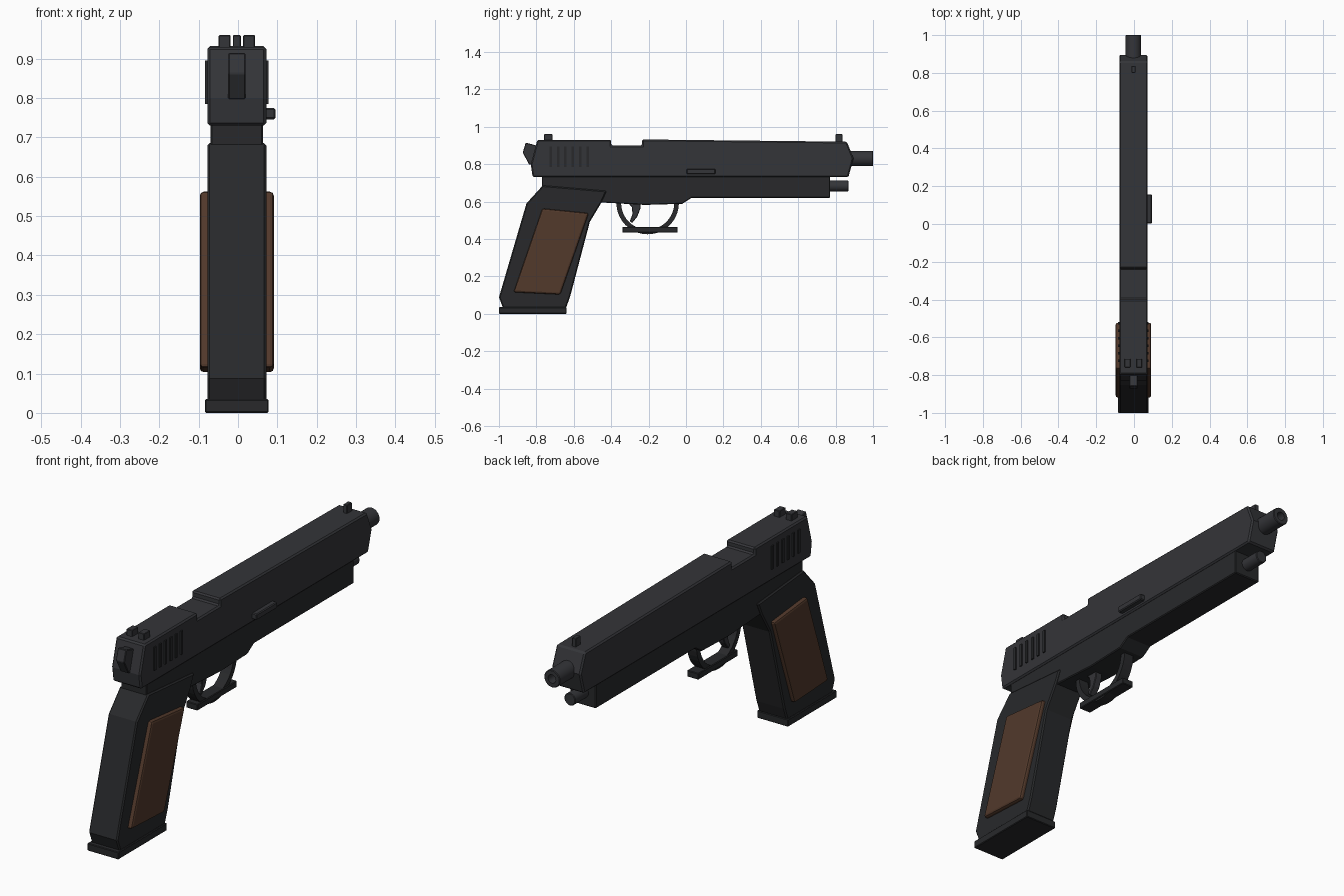
import bpy, bmesh, math

if "Cube" in bpy.data.objects:
    bpy.data.objects.remove(bpy.data.objects["Cube"])

CX = -0.003  # body centreline


def material(name, rgb):
    m = bpy.data.materials.new(name)
    m.diffuse_color = (*rgb, 1)
    m.use_nodes = True
    m.node_tree.nodes["Principled BSDF"].inputs["Base Color"].default_value = m.diffuse_color
    return m


STEEL = material("slide_steel", (0.034, 0.035, 0.040))
DARK = material("frame_dark", (0.021, 0.022, 0.024))
WOOD = material("wood", (0.085, 0.041, 0.024))


def finish(name, bm, mat, bevel=0.0, segments=1):
    bmesh.ops.recalc_face_normals(bm, faces=bm.faces)
    me = bpy.data.meshes.new(name)
    bm.to_mesh(me)
    bm.free()
    ob = bpy.data.objects.new(name, me)
    bpy.context.collection.objects.link(ob)
    me.materials.append(mat)
    if bevel:
        mod = ob.modifiers.new("bevel", 'BEVEL')
        mod.width = bevel
        mod.segments = segments
        mod.limit_method = 'ANGLE'
        mod.angle_limit = math.radians(40)
    return ob


def plate(name, pts, x0, x1, mat, bevel=0.0, segments=1):
    """Side profile in (y, z), extruded from x0 to x1."""
    bm = bmesh.new()
    face = bm.faces.new([bm.verts.new((x0, y, z)) for y, z in pts])
    new = bmesh.ops.extrude_face_region(bm, geom=[face])["geom"]
    bmesh.ops.translate(bm, vec=(x1 - x0, 0, 0),
                        verts=[v for v in new if isinstance(v, bmesh.types.BMVert)])
    return finish(name, bm, mat, bevel, segments)


def box(name, x, y, z, mat, bevel=0.0):
    return plate(name, [(y[0], z[0]), (y[1], z[0]), (y[1], z[1]), (y[0], z[1])],
                 x[0], x[1], mat, bevel)


def lathe(name, profile, z, mat, n=24):
    """(radius, y) profile turned about a lengthwise axis at height z."""
    bm = bmesh.new()
    rings = []
    for r, y in profile:
        rings.append([bm.verts.new((CX + r * math.cos(2 * math.pi * i / n), y,
                                    z + r * math.sin(2 * math.pi * i / n))) for i in range(n)])
    for a, b in zip(rings, rings[1:]):
        for i in range(n):
            j = (i + 1) % n
            bm.faces.new((a[i], a[j], b[j], b[i]))
    bm.faces.new(rings[0])
    bm.faces.new(rings[-1])
    ob = finish(name, bm, mat)
    bpy.context.view_layer.objects.active = ob
    ob.select_set(True)
    bpy.ops.object.shade_smooth_by_angle(angle=math.radians(35))
    ob.select_set(False)


# Slide with the lowered port section
plate("slide", [(-0.82, 0.73), (-0.83, 0.80), (-0.795, 0.93), (-0.40, 0.93), (-0.40, 0.90),
                (-0.235, 0.90), (-0.235, 0.932), (0.86, 0.92), (0.896, 0.83), (0.868, 0.73)],
      CX - 0.075, CX + 0.075, STEEL, 0.007)

# Rear serrations on both sides
for side, name in ((-1, "left"), (1, "right")):
    for i in range(6):
        y = -0.73 + i * 0.0395
        xs = sorted((CX + side * 0.07, CX + side * 0.081))
        box(f"serration_{name}_{i + 1}", xs, (y, y + 0.013), (0.785, 0.895), DARK)

# Frame
plate("frame", [(-0.77, 0.74), (0.77, 0.74), (0.77, 0.62), (0.03, 0.62), (-0.02, 0.588),
                (-0.22, 0.582), (-0.45, 0.595), (-0.50, 0.62), (-0.77, 0.62)],
      CX - 0.067, CX + 0.067, DARK, 0.004)

# Grip, base plate and wooden side panels
plate("grip", [(-0.766, 0.686), (-0.424, 0.657), (-0.452, 0.595), (-0.514, 0.492),
               (-0.62, 0.09), (-0.642, 0.03), (-0.978, 0.03), (-1.0, 0.088), (-0.853, 0.59)],
      CX - 0.075, CX + 0.075, DARK, 0.006)
box("base_plate", (CX - 0.081, CX + 0.081), (-1.0, -0.638), (0, 0.035), DARK, 0.003)
panel = [(-0.768, 0.563), (-0.52, 0.538), (-0.672, 0.103), (-0.922, 0.115)]
for side, name in ((-1, "left"), (1, "right")):
    plate(f"grip_panel_{name}", panel, CX + side * 0.06, CX + side * 0.094, WOOD, 0.01, 2)

# Trigger guard hoop, its foot bar and the trigger
arc = [math.pi * (1 + i / 20) for i in range(21)]
hoop = [(-0.205 + r * math.cos(a), 0.592 + r * math.sin(a))
        for r, angles in ((0.167, arc), (0.142, arc[::-1])) for a in angles]
plate("trigger_guard", hoop, CX - 0.025, CX + 0.025, DARK)
box("trigger_guard_bar", (CX - 0.03, CX + 0.03), (-0.34, -0.045), (0.434, 0.464), DARK, 0.003)
plate("trigger", [(-0.315, 0.60), (-0.245, 0.60), (-0.243, 0.565), (-0.26, 0.52),
                  (-0.288, 0.485), (-0.30, 0.495), (-0.286, 0.535), (-0.29, 0.57)],
      CX - 0.017, CX + 0.017, STEEL, 0.003)

# Barrel with bore, and the rod beneath it
lathe("barrel", [(0.041, 0.82), (0.041, 0.997), (0.038, 1.0), (0.02, 1.0), (0.02, 0.92)], 0.83, STEEL)
lathe("guide_rod", [(0.029, 0.74), (0.029, 0.865), (0.026, 0.868)], 0.683, STEEL)

# Hammer, side lever and sights
plate("hammer", [(-0.80, 0.90), (-0.857, 0.915), (-0.873, 0.862), (-0.838, 0.797), (-0.80, 0.80)],
      CX - 0.022, CX + 0.022, STEEL, 0.003)
box("side_lever", (0.05, 0.095), (0.003, 0.157), (0.746, 0.775), STEEL, 0.004)
box("front_sight", (CX - 0.01, CX + 0.01), (0.80, 0.837), (0.91, 0.96), STEEL, 0.002)
for side, name in ((-1, "left"), (1, "right")):
    xs = sorted((CX + side * 0.016, CX + side * 0.046))
    box(f"rear_sight_{name}", xs, (-0.759, -0.714), (0.92, 0.96), STEEL, 0.002)
